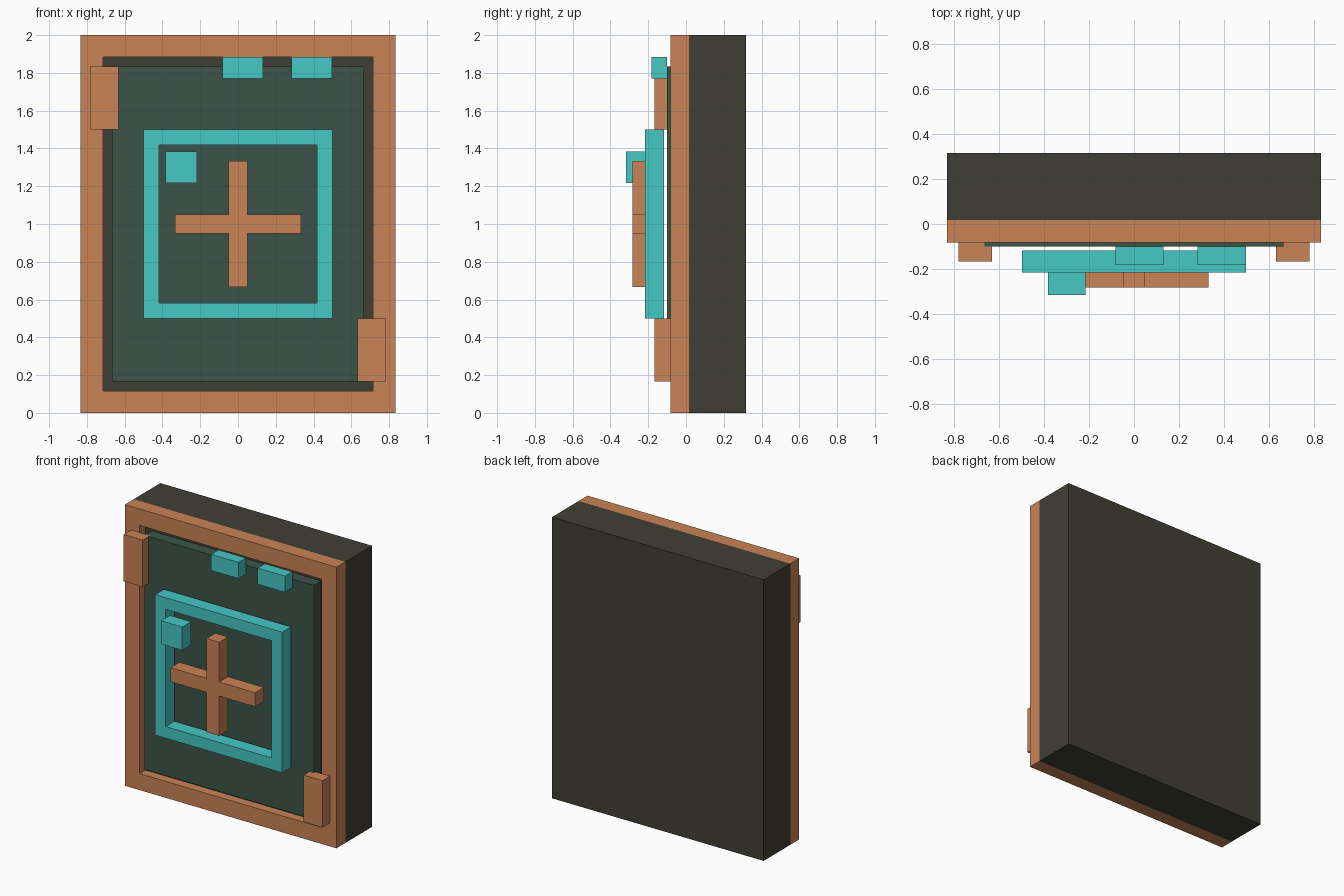
import bpy
import bmesh

cube = bpy.data.objects.get("Cube")
if cube:
    bpy.data.objects.remove(cube, do_unlink=True)


def linear(c):
    c /= 255
    return c / 12.92 if c <= 0.04045 else ((c + 0.055) / 1.055) ** 2.4


def material(name, r, g, b):
    color = (linear(r), linear(g), linear(b), 1)
    mat = bpy.data.materials.new(name)
    mat.use_nodes = True
    mat.diffuse_color = color
    shader = mat.node_tree.nodes["Principled BSDF"]
    shader.inputs["Base Color"].default_value = color
    shader.inputs["Roughness"].default_value = 0.8
    return mat


copper = material("copper", 201, 131, 86)
cyan = material("cyan", 70, 200, 197)
green = material("dark_green", 60, 84, 72)
charcoal = material("charcoal", 64, 63, 53)


def finish(name, bm, mat):
    bmesh.ops.recalc_face_normals(bm, faces=bm.faces)
    mesh = bpy.data.meshes.new(name)
    bm.to_mesh(mesh)
    bm.free()
    mesh.materials.append(mat)
    obj = bpy.data.objects.new(name, mesh)
    bpy.context.collection.objects.link(obj)
    return obj


def slab(name, outline, front, back, mat):
    """Extrude an x/z outline from front to back."""
    bm = bmesh.new()
    face = bm.faces.new([bm.verts.new((x, front, z)) for x, z in outline])
    result = bmesh.ops.extrude_face_region(bm, geom=[face], use_keep_orig=True)
    verts = [g for g in result["geom"] if isinstance(g, bmesh.types.BMVert)]
    bmesh.ops.translate(bm, verts=verts, vec=(0, back - front, 0))
    return finish(name, bm, mat)


def rect(x0, x1, z0, z1):
    return [(x0, z0), (x1, z0), (x1, z1), (x0, z1)]


def box(name, x0, x1, z0, z1, front, back, mat):
    return slab(name, rect(x0, x1, z0, z1), front, back, mat)


def border(name, half_w, z0, z1, width, front, back, mat):
    """Rectangular ring with an open middle."""
    bm = bmesh.new()
    inner = rect(width - half_w, half_w - width, z0 + width, z1 - width)
    loops = []
    for outline, y in ((rect(-half_w, half_w, z0, z1), front), (inner, front),
                       (inner, back), (rect(-half_w, half_w, z0, z1), back)):
        loops.append([bm.verts.new((x, y, z)) for x, z in outline])
    for a, b in zip(loops, loops[1:] + loops[:1]):
        for i in range(4):
            j = (i + 1) % 4
            bm.faces.new((a[i], a[j], b[j], b[i]))
    return finish(name, bm, mat)


# Case, its recessed backing and the front frame
box("case", -0.833, 0.833, 0, 2, 0.017, 0.317, charcoal)
box("recess_backing", -0.72, 0.72, 0.11, 1.89, -0.017, 0.03, charcoal)
border("front_frame", 0.833, 0, 2, 0.117, -0.083, 0.017, copper)

# Raised panel and the square ring in front of it
box("panel", -0.667, 0.667, 0.167, 1.833, -0.1, -0.01, green)
border("square_ring", 0.5, 0.5, 1.5, 0.083, -0.217, -0.117, cyan)

# Plus sign as one outline
a, b, c = 0.05, 0.333, 1.0
plus = [(-a, c - b), (a, c - b), (a, c - a), (b, c - a), (b, c + a), (a, c + a),
        (a, c + b), (-a, c + b), (-a, c + a), (-b, c + a), (-b, c - a), (-a, c - a)]
slab("plus_sign", plus, -0.283, -0.183, copper)

# Small blocks
box("indicator_block", -0.383, -0.217, 1.217, 1.383, -0.317, -0.217, cyan)
for name, x in (("top_button_right", -0.083), ("top_button_left", 0.283)):
    box(name, x, x + 0.215, 1.77, 1.885, -0.183, -0.1, cyan)

# Side brackets in opposite corners
box("upper_bracket", -0.783, -0.633, 1.5, 1.833, -0.167, -0.083, copper)
box("lower_bracket", 0.633, 0.783, 0.167, 0.5, -0.167, -0.083, copper)
